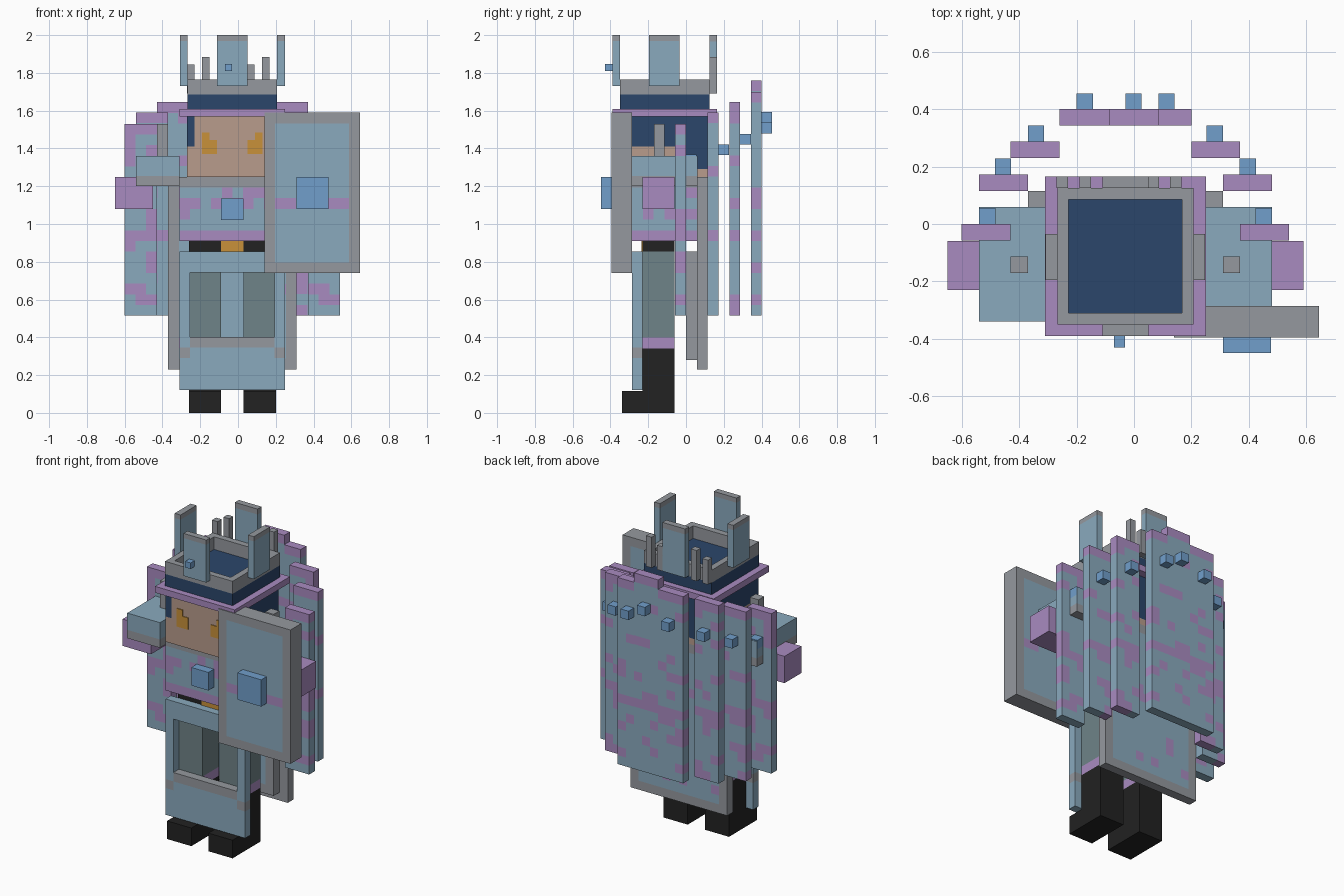
import bpy, bmesh, random

if "Cube" in bpy.data.objects:
    bpy.data.objects.remove(bpy.data.objects["Cube"])

random.seed(4)
CX = -0.03          # symmetry plane of the figure (the shield makes it lopsided)
U = 0.0567          # basic block size

# ---- colours -------------------------------------------------------------
def lin(c):
    c /= 255
    return c / 12.92 if c <= 0.04045 else ((c + 0.055) / 1.055) ** 2.4

NAMES = ["pale blue", "purple", "grey", "navy", "skin", "gold", "black", "gem blue", "slate"]
RGB = [(138, 170, 190), (169, 139, 192), (149, 153, 159), (43, 70, 107), (184, 156, 140),
       (200, 145, 58), (34, 34, 34), (113, 159, 203), (111, 131, 136)]
BLUE, PURPLE, GREY, NAVY, SKIN, GOLD, BLACK, GEM, SLATE = range(9)
mats = []
for n, rgb in zip(NAMES, RGB):
    m = bpy.data.materials.new(n)
    m.diffuse_color = (*[lin(c) for c in rgb], 1)
    m.use_nodes = True
    m.node_tree.nodes["Principled BSDF"].inputs["Base Color"].default_value = m.diffuse_color
    mats.append(m)

# ---- block builder: a grid of cells, each coloured (or left out) by a rule ----
SIDES = {(-1, 0, 0): [(0,0,0), (0,0,1), (0,1,1), (0,1,0)], (1, 0, 0): [(1,0,0), (1,1,0), (1,1,1), (1,0,1)],
         (0, -1, 0): [(0,0,0), (1,0,0), (1,0,1), (0,0,1)], (0, 1, 0): [(0,1,0), (0,1,1), (1,1,1), (1,1,0)],
         (0, 0, -1): [(0,0,0), (0,1,0), (1,1,0), (1,0,0)], (0, 0, 1): [(0,0,1), (1,0,1), (1,1,1), (0,1,1)]}

def block(name, x, y, z, rule, n=(1, 1, 1)):
    axes = (x, y, z)
    fn = rule if callable(rule) else (lambda i, j, k: rule)
    cells = {}
    for i in range(n[0]):
        for j in range(n[1]):
            for k in range(n[2]):
                c = fn(i, j, k)
                if c is not None:
                    cells[i, j, k] = c
    used = sorted(set(cells.values()))
    bm = bmesh.new()
    verts = {}
    def vert(p):
        if p not in verts:
            verts[p] = bm.verts.new([a[0] + (a[1] - a[0]) * q / m for a, q, m in zip(axes, p, n)])
        return verts[p]
    for p, c in cells.items():
        for d, quad in SIDES.items():
            if tuple(a + b for a, b in zip(p, d)) not in cells:
                f = bm.faces.new([vert(tuple(a + b for a, b in zip(p, q))) for q in quad])
                f.material_index = used.index(c)
    me = bpy.data.meshes.new(name)
    bm.to_mesh(me)
    bm.free()
    for c in used:
        me.materials.append(mats[c])
    ob = bpy.data.objects.new(name, me)
    bpy.context.collection.objects.link(ob)
    return ob

def pair(name, x, y, z, rule, n=(1, 1, 1)):
    block(name + "_left", x, y, z, rule, n)
    block(name + "_right", (2 * CX - x[1], 2 * CX - x[0]), y, z, rule, n)

def cloth(rows, density):
    """Speckled cloth: purple hem on top, purple band at z 0.94, random purple patches."""
    spots = {}
    def rule(i, j, k):
        if k == rows - 1 or k == 7:
            return PURPLE
        if (i, k) not in spots:
            chance = density * (1.8 if 5 <= k <= 11 else 0.8)
            spots[i, k] = PURPLE if random.random() < chance else BLUE
        return spots[i, k]
    return rule

# ---- legs and boots ------------------------------------------------------
pair("leg", (-0.26, -0.09), (-0.23, -0.06), (0, 0.855),
     lambda i, j, k: BLACK if k < 6 else PURPLE if k == 6 else SLATE, (1, 1, 15))
pair("boot_toe", (-0.26, -0.09), (-0.34, -0.23), (0, 0.115), BLACK)

# ---- skirt and belt ------------------------------------------------------
def tabard(i, j, k):
    inner = 1 <= i <= 8
    if inner and 5 <= k <= 10:
        return None                                   # open window
    return GREY if (inner and k == 4) or (not inner and k == 3) else BLUE
block("front_skirt", (-0.31, 0.25), (-0.285, -0.23), (0.12, 0.855), tabard, (10, 1, 13))
block("back_skirt", (-0.31, 0.25), (0, 0.057), (0.28, 0.855),
      lambda i, j, k: GREY if i in (0, 9) or k == 0 else BLUE, (10, 1, 10))
block("belt", (-0.26, 0.20), (-0.23, -0.06), (0.855, 0.91), BLACK)
block("buckle", (-0.09, 0.03), (-0.236, -0.23), (0.855, 0.91), GOLD)

# ---- torso ---------------------------------------------------------------
chest = {}
def torso(i, j, k):
    if k == 5:
        return GREY
    if k == 0:
        return PURPLE
    if (i, j, k) not in chest:
        chest[i, j, k] = PURPLE if k > 1 and random.random() < 0.25 else BLUE
    return chest[i, j, k]
block("torso", (-0.31, 0.25), (-0.285, 0.057), (0.91, 1.25), torso, (10, 6, 6))
block("chest_gem", (-0.09, 0.03), (-0.34, -0.285), (1.02, 1.135), GEM)

# back plate with grey border
def back_plate(i, j, k):
    if i in (0, 11) or k in (0, 17):
        return GREY
    return PURPLE if random.random() < 0.12 else BLUE
block("back_plate", (-0.37, 0.31), (0.057, 0.115), (0.23, 1.25), back_plate, (12, 1, 18))

# ---- arms ----------------------------------------------------------------
pair("pauldron", (-0.54, -0.31), (-0.34, 0.06), (1.2, 1.36),
     lambda i, j, k: GREY if k == 0 else BLUE, (1, 1, 3))
pair("shoulder_spike", (-0.43, -0.37), (-0.17, -0.113), (1.36, 1.53), GREY)
pair("forearm", (-0.65, -0.45), (-0.23, -0.06), (1.08, 1.25), PURPLE)

# ---- head ----------------------------------------------------------------
def head(i, j, k):
    if i in (0, 11) and k >= 4:
        return NAVY                                   # side locks
    if k >= 1 and (j == 11 or (i in (0, 11) and j >= 8)):
        return NAVY                                   # hair at the back
    return SKIN
block("head", (-0.27, 0.205), (-0.34, 0.115), (1.25, 1.57), head, (12, 12, 8))
pair("eye_outer", (-0.19, -0.15), (-0.345, -0.34), (1.37, 1.485), GOLD)
pair("eye_inner", (-0.15, -0.11), (-0.345, -0.34), (1.37, 1.445), GOLD)

# ---- crowned hat ---------------------------------------------------------
block("hat_brim", (-0.31, 0.25), (-0.39, 0.165), (1.57, 1.61), PURPLE)
block("hat_band", (-0.267, 0.207), (-0.35, 0.125), (1.61, 1.685), NAVY)
block("crown_ring", (-0.267, 0.207), (-0.35, 0.125), (1.685, 1.765),
      lambda i, j, k: GREY if i in (0, 11) or j in (0, 11) else None, (12, 12, 1))
tipped = lambda i, j, k: GREY if k == 8 else BLUE
block("crown_front_plate", (-0.11, 0.05), (-0.39, -0.35), (1.73, 2.0), tipped, (1, 1, 9))
block("crown_back_plate", (-0.11, 0.05), (0.125, 0.165), (1.69, 2.0),
      lambda i, j, k: GREY if k == 8 else BLUE, (1, 1, 9))
pair("crown_side_plate", (-0.308, -0.267), (-0.195, -0.035), (1.73, 2.0), tipped, (1, 1, 9))
block("crown_gem", (-0.07, -0.032), (-0.43, -0.39), (1.81, 1.848), GEM)
for n, (x, top) in enumerate([(-0.27, 1.845), (-0.19, 1.885), (0.047, 1.845), (0.126, 1.885)]):
    block(f"crown_prong_{n + 1}", (x, x + 0.04), (0.125, 0.165), (1.69, top), GREY)

# ---- shield --------------------------------------------------------------
def shield(i, j, k):
    if i in (0, 8) or k in (0, 14):
        return GREY
    return PURPLE if k == 6 and i in (1, 2, 6, 7) else BLUE
block("shield", (0.14, 0.645), (-0.395, -0.285), (0.74, 1.59), shield, (9, 1, 15))
block("shield_boss", (0.31, 0.478), (-0.45, -0.395), (1.08, 1.25), GEM)

# ---- layered cape with gems ----------------------------------------------
BOT = 0.515
for n, (x, y, top, gx, gz) in enumerate([(-0.60, -0.057, 1.53, -0.54, 1.31),
                                         (-0.54, 0.115, 1.59, -0.485, 1.365),
                                         (-0.43, 0.23, 1.645, -0.37, 1.42)]):
    rows = 18 + n
    pair(f"cape_panel_{n + 1}", (x, x + 0.17), (y, y + U), (BOT, top), cloth(rows, 0.22), (3, 1, rows))
    pair(f"cape_gem_{n + 1}", (gx, gx + U), (y + U, y + 2 * U), (gz, gz + U), GEM)
for name, x0, x1, top, cols in [("a", -0.26, -0.085, 1.70, 3), ("b", -0.085, 0.085, 1.76, 3),
                                ("c", 0.085, 0.2, 1.70, 2)]:
    rows = 22 if name == "b" else 21
    block("cape_centre_" + name, (x0, x1), (0.343, 0.4), (BOT, top), cloth(rows, 0.15), (cols, 1, rows))
for n, (x, z) in enumerate([(-0.2, 1.48), (-0.03, 1.535), (0.085, 1.48)]):
    block(f"cape_centre_gem_{n + 1}", (x, x + U), (0.4, 0.455), (z, z + U), GEM)
